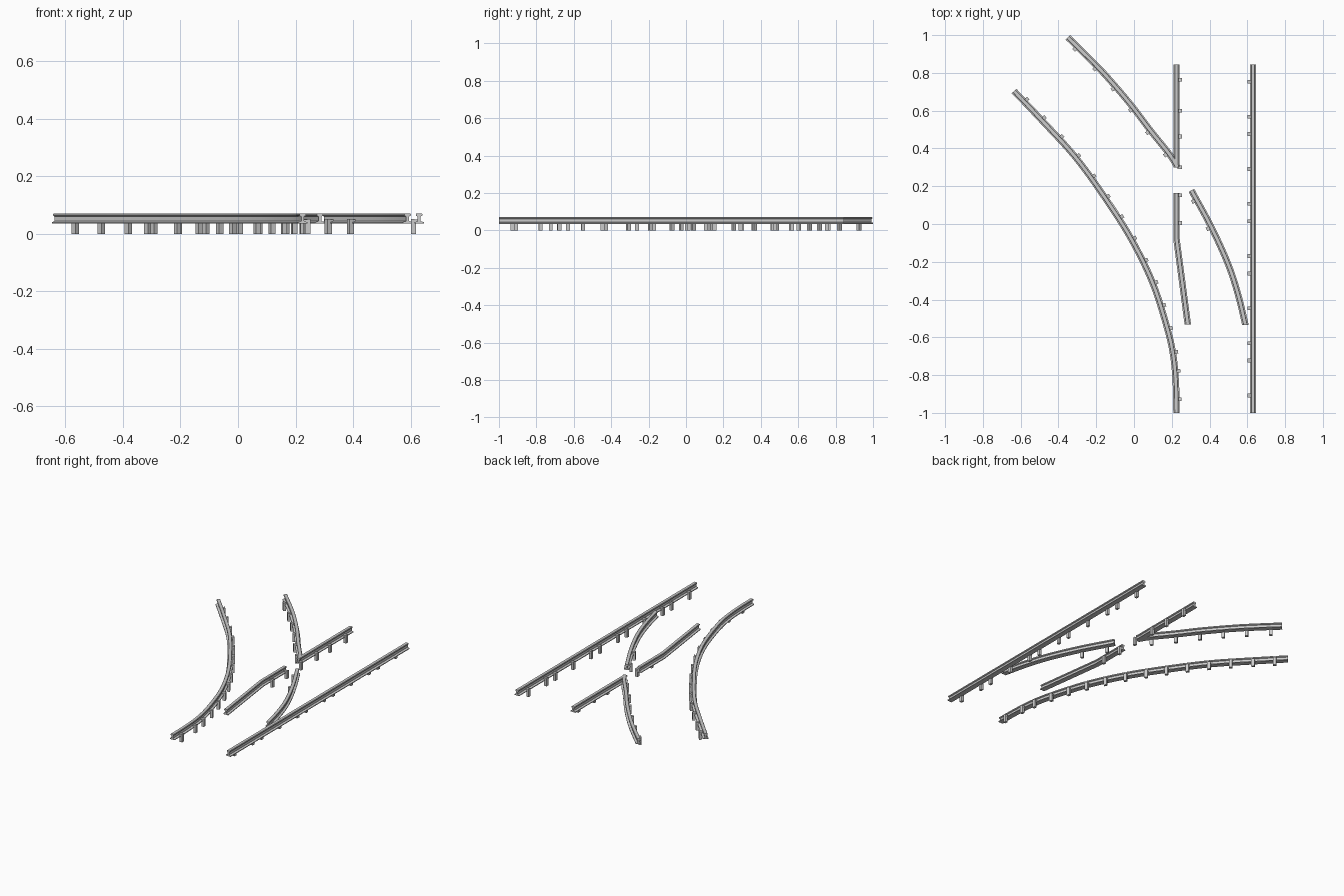
import bpy, bmesh
from mathutils import Vector

if "Cube" in bpy.data.objects:
    bpy.data.objects.remove(bpy.data.objects["Cube"])

# I-section of the rail (right half, bottom to top), mirrored for the left
HALF = [(0.017, 0.035), (0.017, 0.040), (0.005, 0.044), (0.005, 0.060),
        (0.011, 0.063), (0.011, 0.069), (0.009, 0.071)]
PROFILE = HALF + [(-u, z) for u, z in reversed(HALF)]
# spike outline: shank with a head hooked over the rail foot
SPIKE = [(0.011, 0), (0.028, 0), (0.028, 0.052), (0.005, 0.049), (0.005, 0.043), (0.011, 0.043)]


def smooth_path(pts, n=6):
    p = [Vector(q) for q in pts]
    p = [2 * p[0] - p[1]] + p + [2 * p[-1] - p[-2]]
    out = []
    for a, b, c, d in zip(p, p[1:], p[2:], p[3:]):
        for i in range(n):
            t = i / n
            out.append(0.5 * (2 * b + (c - a) * t + (2 * a - 5 * b + 4 * c - d) * t * t
                              + (3 * b - a - 3 * c + d) * t ** 3))
    return out + [p[-2]]


def normals(path):
    res = []
    for i in range(len(path)):
        t = (path[min(i + 1, len(path) - 1)] - path[max(i - 1, 0)]).normalized()
        res.append(Vector((t.y, -t.x)))
    return res


def make_object(name, bm):
    bmesh.ops.recalc_face_normals(bm, faces=bm.faces)
    me = bpy.data.meshes.new(name)
    bm.to_mesh(me)
    bm.free()
    ob = bpy.data.objects.new(name, me)
    bpy.context.collection.objects.link(ob)
    return ob


def loft(bm, rings):
    rings = [[bm.verts.new(v) for v in r] for r in rings]
    k = len(rings[0])
    for a, b in zip(rings, rings[1:]):
        for j in range(k):
            bm.faces.new((a[j], a[(j + 1) % k], b[(j + 1) % k], b[j]))
    bm.faces.new(rings[0])
    bm.faces.new(rings[-1])


def rail(name, pts, side, spike_ys, curved=True, flat_start=False):
    path = smooth_path(pts) if curved else [Vector(p) for p in pts]
    ns = normals(path)
    if flat_start:  # end cut square to the track direction
        ns[0] = Vector((1 / ns[0].x, 0))
    bm = bmesh.new()
    loft(bm, [[(c.x + n.x * u, c.y + n.y * u, z) for u, z in PROFILE] for c, n in zip(path, ns)])
    ob = make_object(name, bm)
    bpy.context.view_layer.objects.active = ob
    ob.select_set(True)
    bpy.ops.object.shade_smooth_by_angle(angle=0.4)
    ob.select_set(False)

    # spikes along one side, placed by their y position
    bm = bmesh.new()
    ns = normals(path)
    for y in spike_ys:
        best = None
        for i in range(len(path) - 1):
            for s in range(20):
                c = path[i].lerp(path[i + 1], s / 20)
                n = ns[i].lerp(ns[i + 1], s / 20).normalized() if curved else ns[-1]
                err = abs((c + n * side * 0.02).y - y)
                if best is None or err < best[0]:
                    best = (err, c, n)
        _, c, n = best
        t = Vector((-n.y, n.x))
        rings = []
        for w in (-0.01, 0.01):
            q = [(c + n * side * u + t * w, z) for u, z in SPIKE]
            rings.append([(v.x, v.y, z) for v, z in q])
        loft(bm, rings)
    make_object(name + "_spikes", bm)


# straight rails
rail("right_stock_rail", [(0.63, -1), (0.63, 0.845)], -1,
     [0.767 - 0.1535 * i for i in range(11)] + [-0.928], curved=False)
rail("frog_straight_rail", [(0.225, 0.30), (0.225, 0.845)], 1,
     [0.767, 0.613, 0.46, 0.31], curved=False)
rail("wing_rail", [(0.285, -0.533), (0.225, -0.08), (0.225, 0.165)], 1,
     [0.15, 0.0], curved=False, flat_start=True)

# curved rails
rail("left_stock_rail",
     [(0.225, -1), (0.222, -0.852), (0.209, -0.704), (0.177, -0.556), (0.10, -0.315),
      (-0.013, -0.082), (-0.153, 0.138), (-0.31, 0.354), (-0.489, 0.55), (-0.635, 0.704)], 1,
     [0.661, 0.563, 0.465, 0.363, 0.256, 0.148, 0.04, -0.074, -0.19, -0.307, -0.429,
      -0.55, -0.677, -0.778, -0.928])
rail("frog_curved_rail",
     [(0.228, 0.305), (0.185, 0.373), (0.087, 0.495), (-0.003, 0.614), (-0.098, 0.728),
      (-0.198, 0.838), (-0.35, 0.988)], -1,
     [0.925, 0.82, 0.714, 0.603, 0.483, 0.365], flat_start=True)
rail("closure_rail",
     [(0.59, -0.535), (0.553, -0.381), (0.5, -0.217), (0.41, -0.018), (0.304, 0.178)], -1,
     [0.12, -0.026], flat_start=True)
